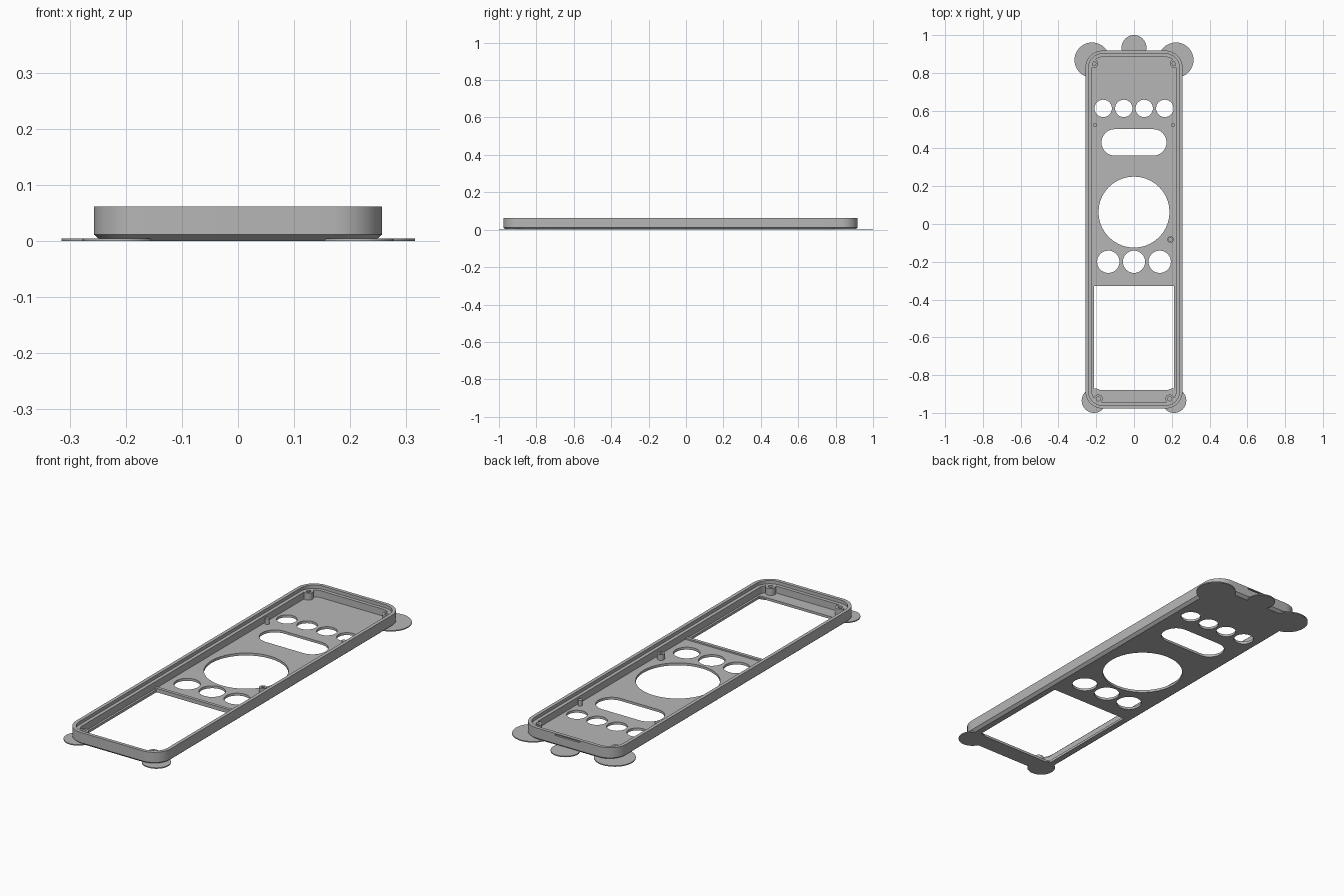
import bpy, bmesh, math

if "Cube" in bpy.data.objects:
    bpy.data.objects.remove(bpy.data.objects["Cube"])

grey = bpy.data.materials.new("mid grey plastic")
grey.diffuse_color = (0.47, 0.47, 0.47, 1)
grey.use_nodes = True
grey.node_tree.nodes["Principled BSDF"].inputs["Base Color"].default_value = grey.diffuse_color


def rounded(hx, y0, y1, r, z, n=10):
    """Counter-clockwise rounded rectangle loop at height z."""
    pts = []
    corners = [(hx - r, y1 - r), (-hx + r, y1 - r), (-hx + r, y0 + r), (hx - r, y0 + r)]
    for k, (cx, cy) in enumerate(corners):
        for i in range(n + 1):
            a = math.pi / 2 * (k + i / n)
            pts.append((cx + r * math.cos(a), cy + r * math.sin(a), z))
    return pts


def circle(x, y, r, z, n=40):
    return [(x + r * math.cos(2 * math.pi * i / n),
             y + r * math.sin(2 * math.pi * i / n), z) for i in range(n)]


def skin(name, loops, closed=False):
    """Bridge equal loops; cap the ends, or join last to first."""
    bm = bmesh.new()
    rings = [[bm.verts.new(p) for p in lp] for lp in loops]
    n = len(rings[0])
    pairs = list(zip(rings, rings[1:]))
    if closed:
        pairs.append((rings[-1], rings[0]))
    else:
        bm.faces.new(rings[0][::-1])
        bm.faces.new(rings[-1])
    for a, b in pairs:
        for i in range(n):
            j = (i + 1) % n
            bm.faces.new((a[i], a[j], b[j], b[i]))
    bmesh.ops.recalc_face_normals(bm, faces=bm.faces)
    me = bpy.data.meshes.new(name)
    bm.to_mesh(me)
    bm.free()
    me.materials.append(grey)
    ob = bpy.data.objects.new(name, me)
    bpy.context.collection.objects.link(ob)
    return ob


def smooth(ob):
    bpy.ops.object.select_all(action='DESELECT')
    ob.select_set(True)
    bpy.context.view_layer.objects.active = ob
    bpy.ops.object.shade_smooth_by_angle(angle=math.radians(30))


def disc(name, x, y, r, z0, z1):
    return skin(name, [circle(x, y, r, z0), circle(x, y, r, z1)])


def tube(name, x, y, r, hole, z0, z1):
    return skin(name, [circle(x, y, r, z0, 24), circle(x, y, r, z1, 24),
                       circle(x, y, hole, z1, 24), circle(x, y, hole, z0, 24)], True)


def block(name, hx, y0, y1, r, z0, z1, n=10):
    return skin(name, [rounded(hx, y0, y1, r, z0, n), rounded(hx, y0, y1, r, z1, n)])


# Tray: chamfered base, outer wall, stepped rim, inner wall and floor
X, Y0, Y1, R, FLOOR, TOP = 0.257, -0.977, 0.918, 0.09, 0.012, 0.062
steps = [(0.014, 0.0), (0.0, 0.012), (0.0, TOP), (0.017, TOP),
         (0.017, 0.046), (0.034, 0.046), (0.034, FLOOR)]
shell = skin("case_shell", [rounded(X - d, Y0 + d, Y1 - d, R - d, z) for d, z in steps])

# Button openings, screen window and rear rim notch
lo, hi = -0.05, 0.03
cutters = [disc("cut", x, 0.612, 0.046, lo, hi) for x in (-0.163, -0.054, 0.054, 0.163)]
cutters += [disc("cut", x, -0.2, 0.059, lo, hi) for x in (-0.136, 0, 0.136)]
cutters += [disc("cut", 0, 0.063, 0.188, lo, hi),
            block("cut", 0.172, 0.362, 0.502, 0.0699, lo, hi),
            block("cut", 0.213, -0.878, -0.328, 0.002, lo, hi, 2),
            block("cut", 0.068, 0.909, 0.95, 0.002, 0.052, 0.058, 2)]
for c in cutters:
    m = shell.modifiers.new("opening", 'BOOLEAN')
    m.operation, m.solver, m.object = 'DIFFERENCE', 'EXACT', c
    bpy.context.view_layer.objects.active = shell
    bpy.ops.object.modifier_apply(modifier=m.name)
    bpy.data.objects.remove(c)
smooth(shell)

# Rib along the upper edge of the window
block("window_rib", 0.222, -0.328, -0.312, 0.002, FLOOR - 0.002, 0.019, 2)

# Thin adhesion pads under the ends
for name, x, y, r in [("rear_left_pad", -0.222, 0.868, 0.093),
                      ("rear_right_pad", 0.222, 0.868, 0.093),
                      ("rear_middle_pad", 0, 0.934, 0.066),
                      ("front_left_pad", -0.212, -0.935, 0.065),
                      ("front_right_pad", 0.212, -0.935, 0.065)]:
    smooth(disc(name, x, y, r, 0.0, 0.005))

# Hollow screw posts and locating pins
for s, side in ((-1, "left"), (1, "right")):
    smooth(tube("rear_post_" + side, s * 0.213, 0.85, 0.023, 0.011, FLOOR - 0.002, 0.046))
    smooth(tube("front_post_" + side, s * 0.189, -0.926, 0.023, 0.011, FLOOR - 0.002, 0.046))
    smooth(disc("pin_" + side, s * 0.207, 0.524, 0.01, FLOOR - 0.002, 0.04))
smooth(tube("middle_post", 0.193, -0.082, 0.017, 0.008, FLOOR - 0.002, 0.04))
